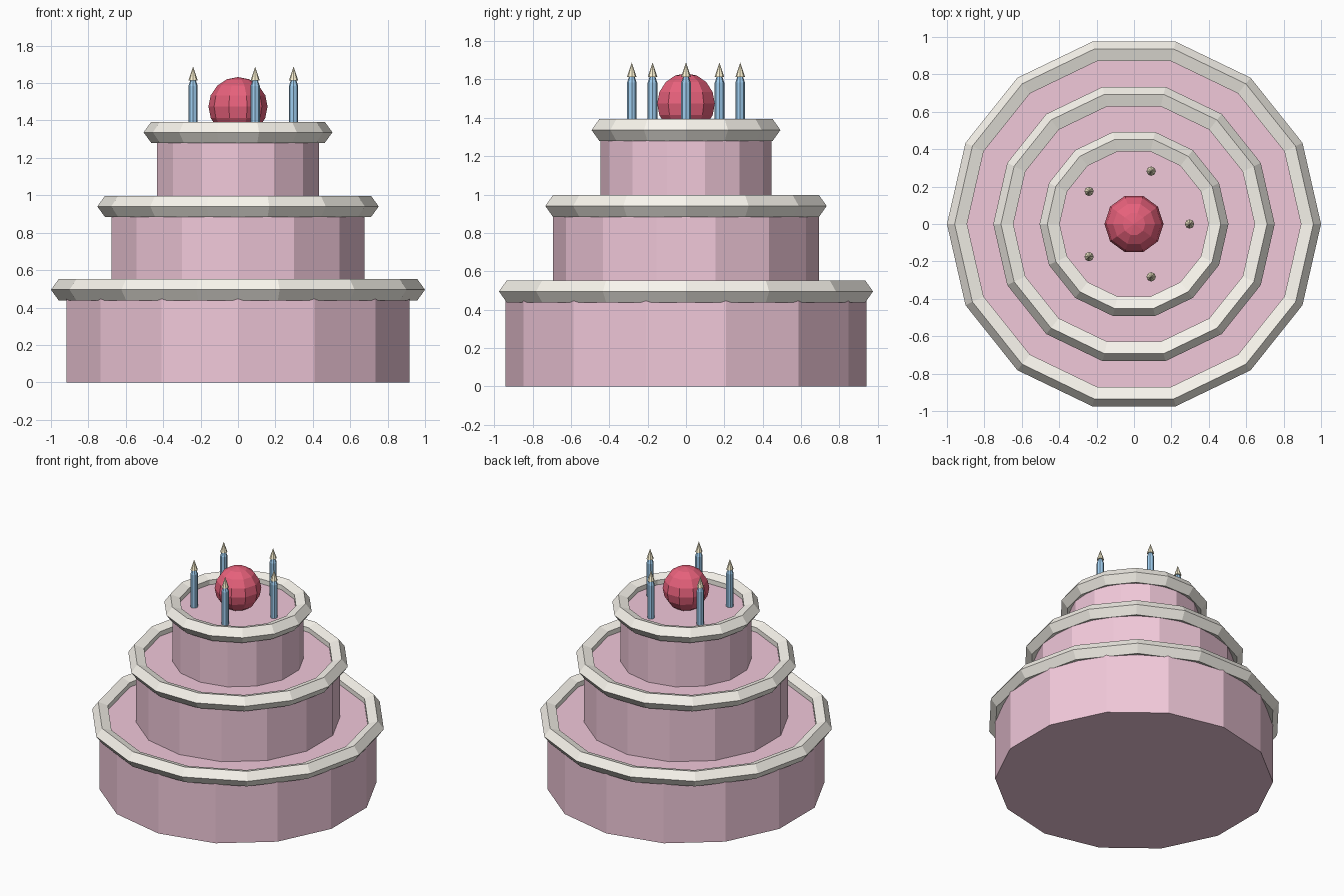
import bpy, bmesh
from math import sin, cos, pi, radians

if "Cube" in bpy.data.objects:
    bpy.data.objects.remove(bpy.data.objects["Cube"])


def material(name, rgb):
    m = bpy.data.materials.new(name)
    m.diffuse_color = (*rgb, 1)
    m.use_nodes = True
    m.node_tree.nodes["Principled BSDF"].inputs["Base Color"].default_value = m.diffuse_color
    return m


PINK = material("pink_icing", (0.88, 0.58, 0.70))
CREAM = material("cream", (0.96, 0.93, 0.86))
RED = material("cherry_red", (0.80, 0.12, 0.20))
BLUE = material("candle_blue", (0.35, 0.62, 0.88))
FLAME = material("flame_yellow", (0.98, 0.90, 0.65))


def lathe(name, profile, sides, mat, loc=(0, 0, 0), phase=0.0, closed=False):
    """Spin a (radius, z) profile round z; closed joins its ends like a torus."""
    bm = bmesh.new()
    rings = [[bm.verts.new((r * cos(phase + 2 * pi * i / sides),
                            r * sin(phase + 2 * pi * i / sides), z))
              for i in range(sides)] for r, z in profile]
    pairs = list(zip(rings, rings[1:]))
    if closed:
        pairs.append((rings[-1], rings[0]))
    for a, b in pairs:
        for i in range(sides):
            j = (i + 1) % sides
            bm.faces.new((a[i], a[j], b[j], b[i]))
    if not closed:
        bm.faces.new(rings[0][::-1])
        bm.faces.new(rings[-1])
    bmesh.ops.remove_doubles(bm, verts=bm.verts, dist=1e-5)
    bmesh.ops.recalc_face_normals(bm, faces=bm.faces)
    me = bpy.data.meshes.new(name)
    bm.to_mesh(me)
    bm.free()
    ob = bpy.data.objects.new(name, me)
    ob.location = loc
    me.materials.append(mat)
    bpy.context.collection.objects.link(ob)
    return ob


# Tiers, each with a five-sided piped cream ring centred on its top edge
PIPE = 0.0594
z = 0.0
for n, (radius, height) in enumerate([(0.9406, 0.495), (0.693, 0.4455), (0.4455, 0.396)], 1):
    lathe(f"tier_{n}", [(radius, 0), (radius, height)], 14, PINK, (0, 0, z), phase=pi / 2)
    z += height
    section = [(radius + PIPE * cos(2 * pi * k / 5), PIPE * sin(2 * pi * k / 5)) for k in range(5)]
    lathe(f"cream_ring_{n}", section, 14, CREAM, (0, 0, z), closed=True)

# Cherry
R = 0.158
ball = [(R * sin(pi * k / 8) if k % 8 else 1e-7, -R * cos(pi * k / 8)) for k in range(9)]
lathe("cherry", ball, 10, RED, (0, 0, 1.474))

# Candles with pointed flames
for k in range(5):
    a = radians(72 * k)
    loc = (0.297 * cos(a), 0.297 * sin(a), z)
    lathe(f"candle_{k + 1}", [(0.025, 0), (0.025, 0.248), (0.015, 0.277)], 8, BLUE, loc)
    lathe(f"flame_{k + 1}", [(0.025, 0.277), (1e-7, 0.352)], 8, FLAME, loc)
